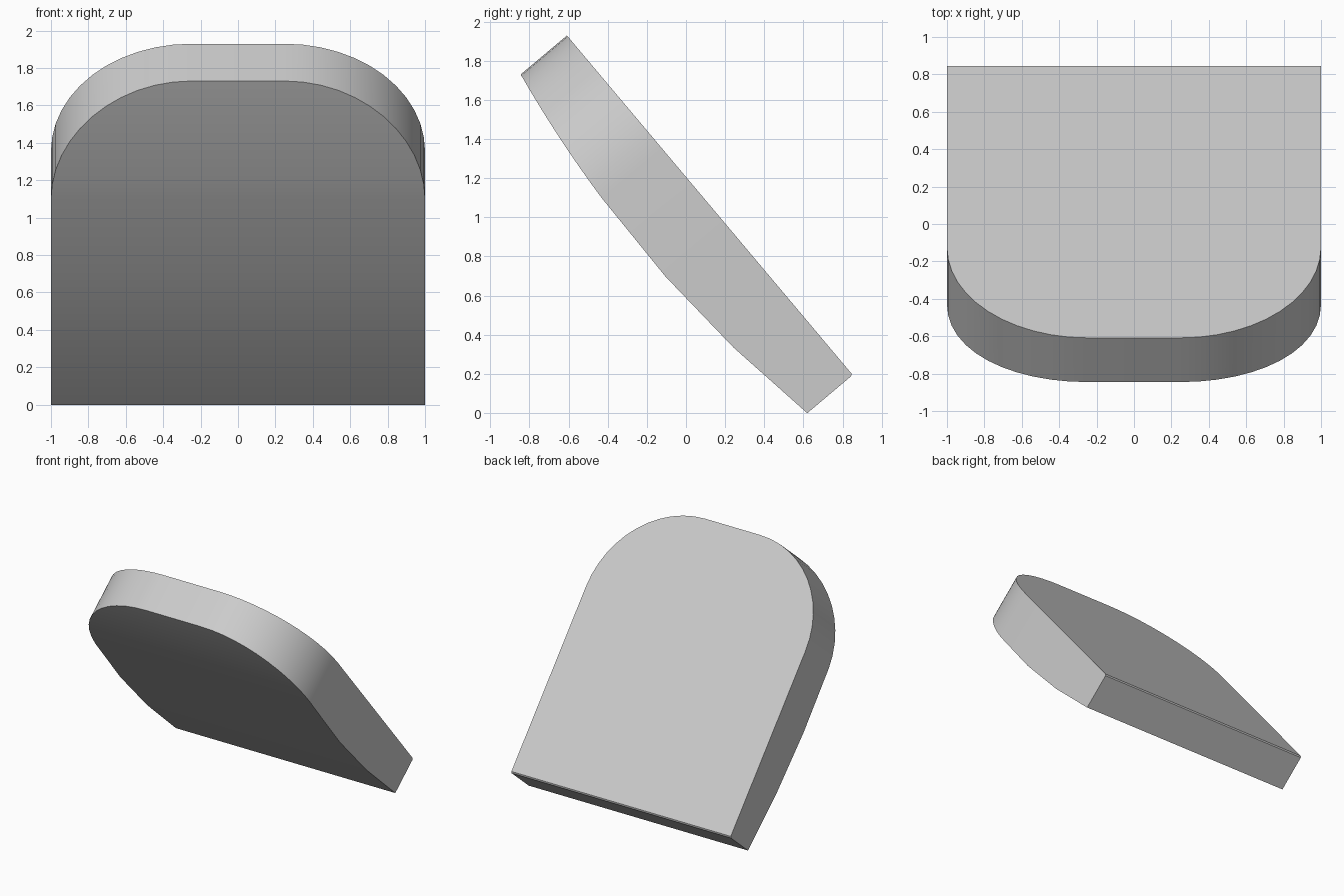
import bpy, bmesh, math
from mathutils import Vector

cube = bpy.data.objects.get("Cube")
if cube:
    bpy.data.objects.remove(cube, do_unlink=True)

LENGTH, RADIUS, ARC_STEPS = 2.268, 0.75, 12
ORIGIN = Vector((0, 0.852, 0.194))             # lower edge of the flat back
ALONG = Vector((0, -0.644, 0.765))             # up the slope
INWARD = Vector((0, -0.765, -0.644))           # from flat back to bowed front


def thickness(s):
    """Bowed front: thickest just above the middle."""
    t = (s - 1.15) / 1.14
    return 0.41 - 0.105 * t * t


# Stations up the panel: distance, half width, depth of the back edge
rows = [(0, 1, 0.01), (0.01, 1, 0), (0.5, 1, 0), (1.0, 1, 0)]
for i in range(ARC_STEPS + 1):
    a = math.pi / 2 * i / ARC_STEPS
    rows.append((LENGTH - RADIUS + RADIUS * math.sin(a),
                 1 - RADIUS + RADIUS * math.cos(a), 0))

# Loft four-cornered sections and cap both ends
bm = bmesh.new()
sections = []
for s, w, back in rows:
    section = []
    for x, depth in ((-w, back), (w, back), (w, thickness(s)), (-w, thickness(s))):
        section.append(bm.verts.new(
            ORIGIN + ALONG * s + INWARD * depth + Vector((x, 0, 0))))
    sections.append(section)
for low, high in zip(sections, sections[1:]):
    for i in range(4):
        j = (i + 1) % 4
        bm.faces.new((low[i], low[j], high[j], high[i]))
bm.faces.new(sections[0])
bm.faces.new(sections[-1])
bmesh.ops.recalc_face_normals(bm, faces=bm.faces)
mesh = bpy.data.meshes.new("padded_panel")
bm.to_mesh(mesh)
bm.free()

panel = bpy.data.objects.new("padded_panel", mesh)
bpy.context.collection.objects.link(panel)

# Single light grey finish
grey = bpy.data.materials.new("light_grey")
grey.use_nodes = True
colour = (0.6, 0.6, 0.6, 1)
grey.diffuse_color = colour
grey.node_tree.nodes["Principled BSDF"].inputs["Base Color"].default_value = colour
mesh.materials.append(grey)

bpy.ops.object.select_all(action='DESELECT')
panel.select_set(True)
bpy.context.view_layer.objects.active = panel
bpy.ops.object.shade_smooth_by_angle(angle=math.radians(30))
